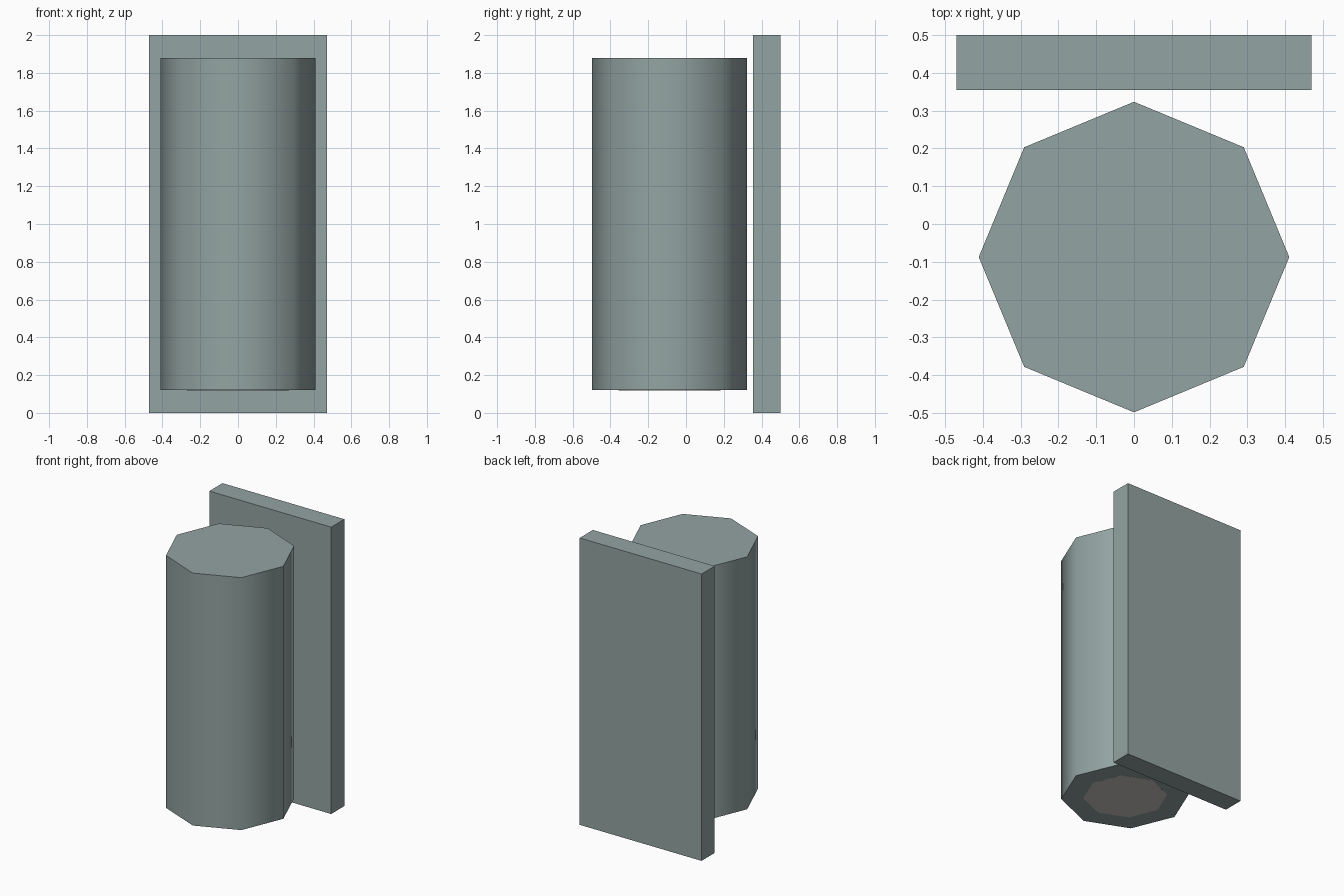
import bpy
import math

if "Cube" in bpy.data.objects:
    bpy.data.objects.remove(bpy.data.objects["Cube"])


def material(name, rgb):
    m = bpy.data.materials.new(name)
    m.diffuse_color = (*rgb, 1.0)
    m.use_nodes = True
    m.node_tree.nodes["Principled BSDF"].inputs["Base Color"].default_value = m.diffuse_color
    return m


grey_green = material("grey_green", (0.29, 0.37, 0.36))
warm_grey = material("warm_grey", (0.60, 0.57, 0.55))

CENTRE_Y, RADIUS = -0.0875, 0.411


def octagon_prism(name, radius, z0, z1, mat):
    bpy.ops.mesh.primitive_cylinder_add(
        vertices=8, radius=radius, depth=z1 - z0,
        location=(0, CENTRE_Y, (z0 + z1) / 2))
    ob = bpy.context.object
    ob.name = name
    ob.data.materials.append(mat)
    bpy.ops.object.shade_smooth_by_angle(angle=math.radians(60))
    return ob


# Eight-sided drum with softly shaded sides and flat caps
octagon_prism("drum", RADIUS, 0.12, 1.88, grey_green)

# Thin disc set in the underside of the drum
octagon_prism("base_disc", 0.27, 0.1195, 0.124, warm_grey)

# Flat board standing behind the drum
bpy.ops.mesh.primitive_cube_add(size=1, location=(0, 0.4275, 1.0))
board = bpy.context.object
board.name = "back_board"
board.scale = (0.94, 0.145, 2.0)
bpy.ops.object.transform_apply(location=False, rotation=False, scale=True)
board.data.materials.append(grey_green)
